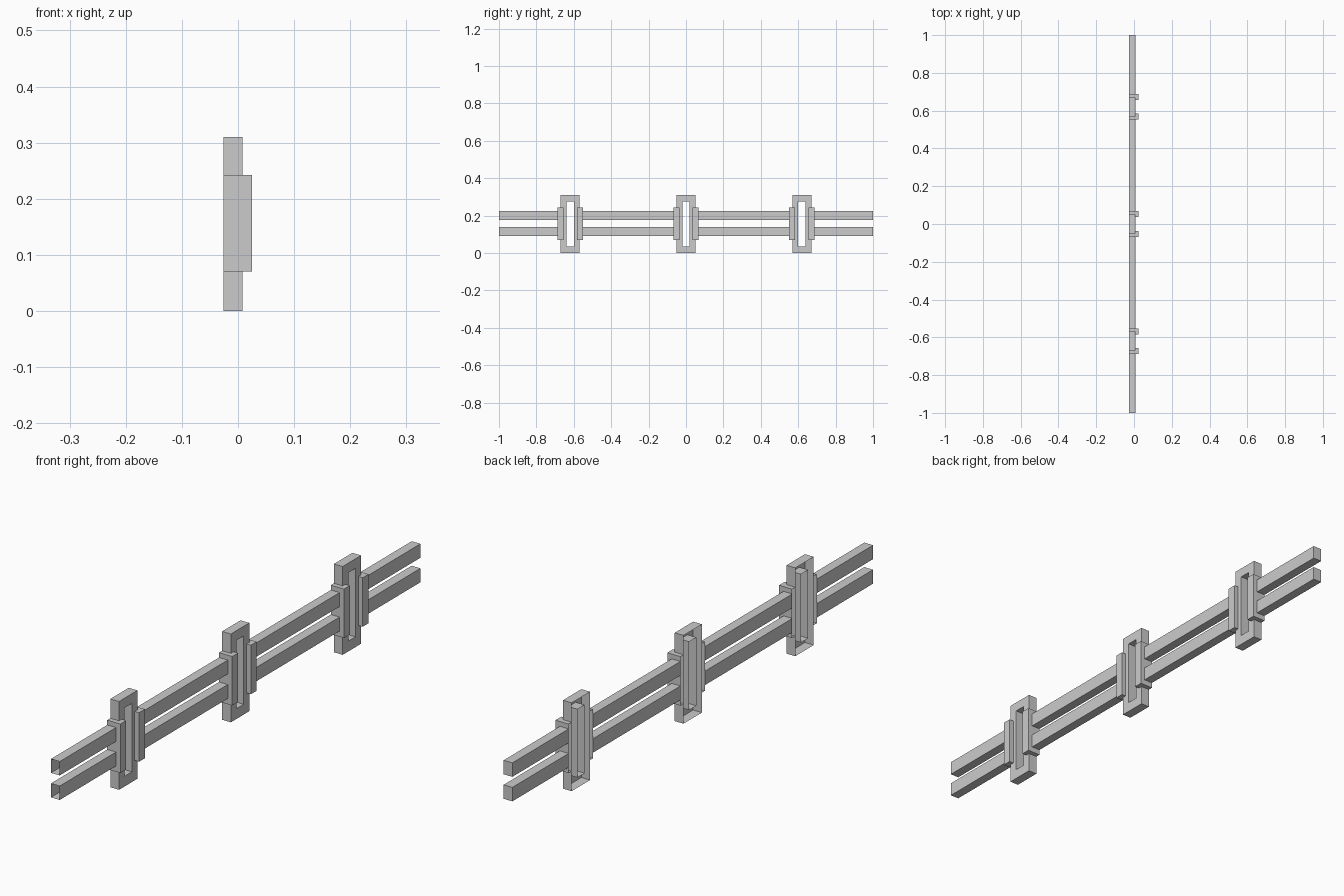
import bpy, bmesh

if "Cube" in bpy.data.objects:
    bpy.data.objects.remove(bpy.data.objects["Cube"])

X0, X1, X2 = -0.026, 0.008, 0.025   # back plane, post front, clip front


def finish(name, bm, open_dir=None, open_at=None):
    """Fix normals, then remove the faces lying on the open plane."""
    bmesh.ops.recalc_face_normals(bm, faces=bm.faces)
    if open_dir is not None:
        gone = [f for f in bm.faces
                if all(abs(v.co[open_dir] - open_at) < 1e-5 for v in f.verts)]
        bmesh.ops.delete(bm, geom=gone, context='FACES')
    me = bpy.data.meshes.new(name)
    bm.to_mesh(me)
    bm.free()
    ob = bpy.data.objects.new(name, me)
    bpy.context.collection.objects.link(ob)


def extrude(bm, faces, vec):
    new = bmesh.ops.extrude_face_region(bm, geom=faces)["geom"]
    bmesh.ops.translate(bm, vec=vec,
                        verts=[v for v in new if isinstance(v, bmesh.types.BMVert)])


# post: rectangular ring, hollow from the back
def post(name, yc):
    bm = bmesh.new()
    rect = lambda h, a, b: [bm.verts.new((X0, yc + s * h, z))
                            for s, z in ((-1, a), (1, a), (1, b), (-1, b))]
    outer, inner = rect(0.051, 0.0, 0.31), rect(0.02, 0.036, 0.276)
    faces = [bm.faces.new((outer[i], outer[(i + 1) % 4], inner[(i + 1) % 4], inner[i]))
             for i in range(4)]
    # a ring's open sheet is doubled by the extrusion so it closes before trimming
    extrude(bm, faces, (X1 - X0, 0, 0))
    finish(name, bm, 0, X0)


# clip: L-shaped strip wrapping the post's front corner, open at the back
def clip(name, yc, s):
    bm = bmesh.new()
    prof = [(X0, 0.051), (X0, 0.068), (X2, 0.068), (X2, 0.036), (X1, 0.036), (X1, 0.051)]
    f = bm.faces.new([bm.verts.new((x, yc + s * y, 0.07)) for x, y in prof])
    extrude(bm, [f], (0, 0, 0.172))
    # close the foot if the extrusion moved the only cap
    bmesh.ops.holes_fill(bm, edges=[e for e in bm.edges if e.is_boundary], sides=0)
    finish(name, bm, 0, X0)


# rail: box section running between the clips
def rail(name, y0, y1, z0, z1):
    bm = bmesh.new()
    bmesh.ops.create_cube(bm, size=1)
    for v in bm.verts:
        v.co = (X1 if v.co.x > 0 else X0, y1 if v.co.y > 0 else y0, z1 if v.co.z > 0 else z0)
    finish(name, bm, 1, -1.0)   # only the front end of the run is open


posts = (-0.62, 0.0, 0.62)
for i, yc in enumerate(posts):
    post(f"post_{i}", yc)
    for s, side in ((-1, "front"), (1, "back")):
        clip(f"clip_{side}_{i}", yc, s)

starts = [-1.0] + [y + 0.068 for y in posts]
ends = [y - 0.068 for y in posts] + [1.0]
for i, (a, b) in enumerate(zip(starts, ends)):
    rail(f"lower_rail_{i}", a, b, 0.09, 0.139)
    rail(f"upper_rail_{i}", a, b, 0.176, 0.225)
